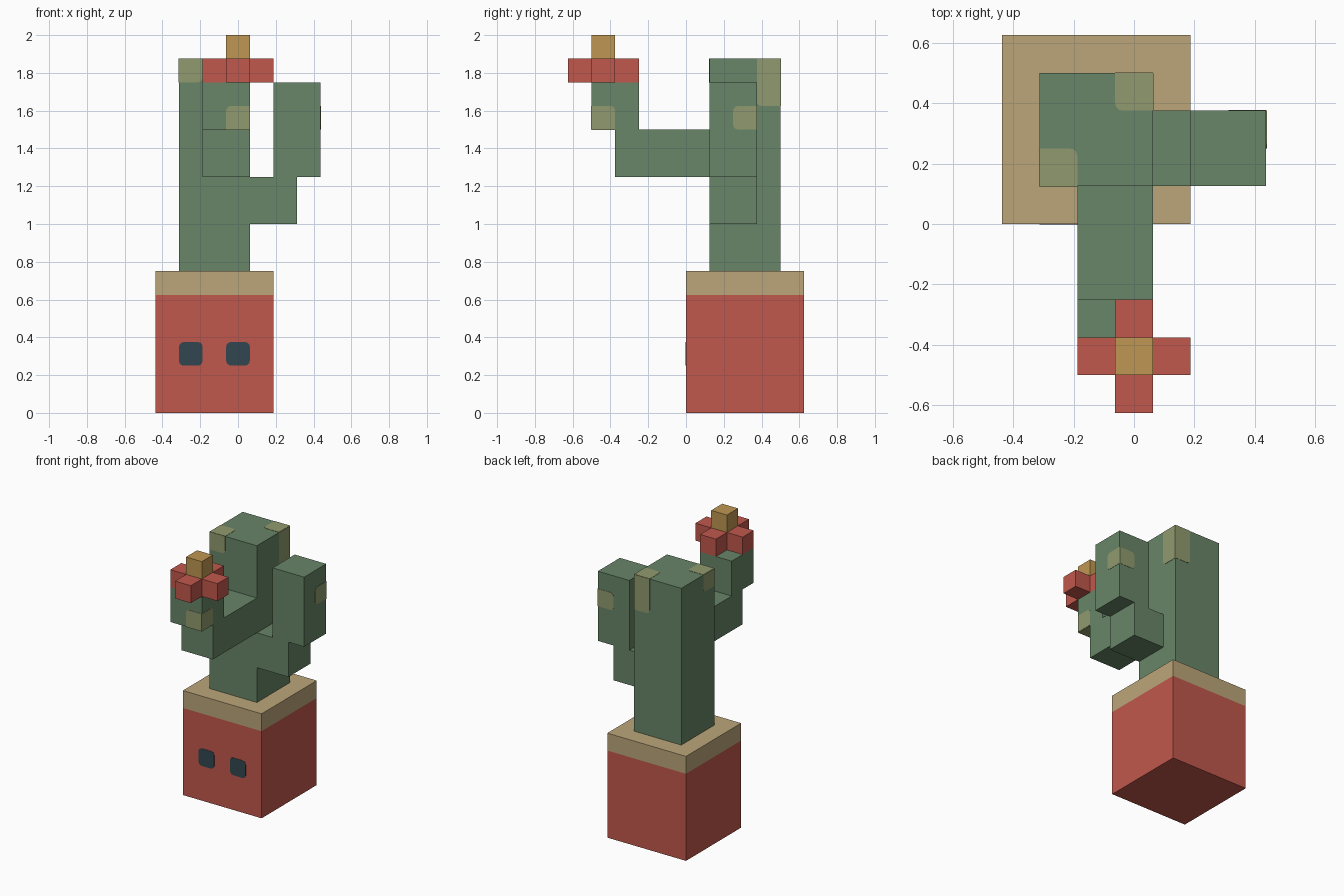
import bpy
import bmesh
from mathutils import Vector

if "Cube" in bpy.data.objects:
    bpy.data.objects.remove(bpy.data.objects["Cube"], do_unlink=True)

UNIT = 0.125                          # block grid step
ORIGIN = Vector((-UNIT / 2, 0, 0))    # grid offset that centres the model
THICK = 0.002                         # painted plate thickness


def material(name, *rgb):
    mat = bpy.data.materials.new(name)
    mat.use_nodes = True
    mat.diffuse_color = (*rgb, 1)
    mat.node_tree.nodes["Principled BSDF"].inputs["Base Color"].default_value = (*rgb, 1)
    return mat


RED = material("clay red", 0.533, 0.098, 0.074)
TAN = material("sand tan", 0.503, 0.381, 0.195)
GREEN = material("cactus green", 0.138, 0.235, 0.138)
OLIVE = material("olive spot", 0.283, 0.323, 0.156)
GOLD = material("flower gold", 0.521, 0.309, 0.084)
DARK = material("dark slate", 0.032, 0.061, 0.080)


def grid(point):
    return Vector(point) * UNIT + ORIGIN


def add_box(bm, lo, hi):
    """Box between two corners; returns its vertices."""
    verts = bmesh.ops.create_cube(bm, size=1)["verts"]
    for v in verts:
        v.co = Vector([hi[i] if v.co[i] > 0 else lo[i] for i in range(3)])
    return verts


def finish(bm, name, *mats):
    mesh = bpy.data.meshes.new(name)
    bm.to_mesh(mesh)
    bm.free()
    for mat in mats:
        mesh.materials.append(mat)
    obj = bpy.data.objects.new(name, mesh)
    bpy.context.collection.objects.link(obj)
    return obj


def block(name, lo, hi, mat):
    bm = bmesh.new()
    add_box(bm, grid(lo), grid(hi))
    return finish(bm, name, mat)


def spot(name, lo, hi, host, mat):
    """Thin plates wherever the region lo..hi lies on the host block's surface.
    Corners that do not reach an edge of the host are rounded."""
    bm = bmesh.new()
    limits = [{grid(host[0])[i], grid(host[1])[i]} for i in range(3)]
    for axis in range(3):
        others = [i for i in range(3) if i != axis]
        for side, sign in ((0, -1), (1, 1)):
            if (lo, hi)[side][axis] != host[side][axis]:
                continue
            a, b = grid(lo), grid(hi)
            surface = (a, b)[side][axis]
            a[axis], b[axis] = sorted((surface, surface + sign * THICK))
            verts = add_box(bm, a, b)
            corners = []
            for e in {e for v in verts for e in v.link_edges}:
                p, q = (v.co for v in e.verts)
                along = abs(p[axis] - q[axis]) > THICK / 2
                free = all(abs(p[i] - m) > THICK for i in others for m in limits[i])
                if along and free:
                    corners.append(e)
            if corners:
                bmesh.ops.bevel(bm, geom=corners, offset=0.025, segments=3,
                                profile=0.5, affect='EDGES')
    return finish(bm, name, mat)


# Pot: red body with a sand band and top
POT = ((-3, 0, 0), (2, 5, 6))
bm = bmesh.new()
add_box(bm, grid(POT[0]), grid(POT[1]))
band = grid((0, 0, 5))
bmesh.ops.bisect_plane(bm, geom=bm.verts[:] + bm.edges[:] + bm.faces[:],
                       plane_co=band, plane_no=(0, 0, 1))
for f in bm.faces:
    f.material_index = int(f.calc_center_median().z > band.z)
finish(bm, "pot", RED, TAN)

# Eyes on the front of the pot
for name, x in (("right_eye", -2), ("left_eye", 0)):
    spot(name, (x, 0, 2), (x + 1, 1, 3), POT, DARK)

# Cactus trunk and its two bent arms
TRUNK = ((-2, 1, 6), (1, 4, 15))
SIDE_TIP = ((2, 1, 10), (4, 3, 14))
FRONT_TIP = ((-1, -4, 12), (1, -2, 14))
block("trunk", *TRUNK, GREEN)
block("side_arm_base", (1, 1, 8), (3, 3, 10), GREEN)
block("side_arm_tip", *SIDE_TIP, GREEN)
block("front_arm_base", (-1, -3, 10), (1, 1, 12), GREEN)
block("front_arm_tip", *FRONT_TIP, GREEN)

# Olive patches wrapping the block corners
spot("trunk_front_spot", (-2, 1, 14), (-1, 2, 15), TRUNK, OLIVE)
spot("trunk_back_spot", (0, 3, 13), (1, 4, 15), TRUNK, OLIVE)
spot("side_arm_spot", (3, 2, 12), (4, 3, 13), SIDE_TIP, OLIVE)
spot("front_arm_spot", (0, -4, 12), (1, -3, 13), FRONT_TIP, OLIVE)

# Flower: four petals around a raised centre
PETALS = {"right": (-1, 0), "left": (1, 0), "front": (0, -1), "back": (0, 1)}
for name, (dx, dy) in PETALS.items():
    block(name + "_petal", (dx, dy - 4, 14), (dx + 1, dy - 3, 15), RED)
block("flower_centre", (0, -4, 14), (1, -3, 16), GOLD)
